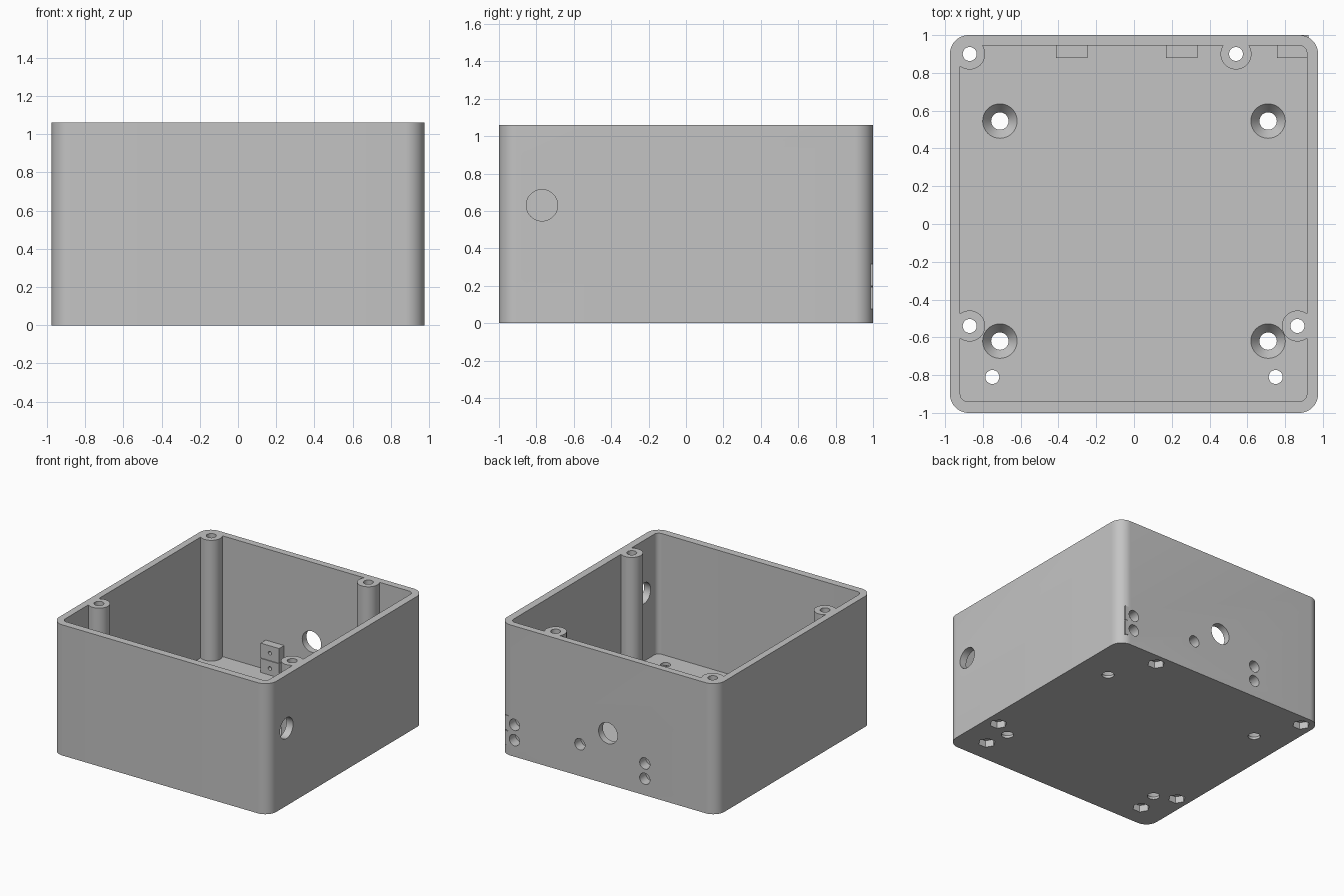
import bpy, bmesh, math
from mathutils import Matrix, Vector

if "Cube" in bpy.data.objects:
    bpy.data.objects.remove(bpy.data.objects["Cube"], do_unlink=True)

HEIGHT, FLOOR = 1.06, 0.08

grey = bpy.data.materials.new("plain grey")
grey.use_nodes = True
COLOUR = (0.55, 0.55, 0.55, 1)
grey.diffuse_color = COLOUR
grey.node_tree.nodes["Principled BSDF"].inputs["Base Color"].default_value = COLOUR


def finish(bm, name):
    bmesh.ops.recalc_face_normals(bm, faces=bm.faces[:])
    mesh = bpy.data.meshes.new(name)
    bm.to_mesh(mesh)
    bm.free()
    mesh.materials.append(grey)
    obj = bpy.data.objects.new(name, mesh)
    bpy.context.collection.objects.link(obj)
    return obj


def rounded_box(name, x0, x1, y0, y1, z0, z1, r, steps=12):
    """Upright box with rounded vertical edges."""
    bm = bmesh.new()
    corners = [(x1 - r, y1 - r), (x0 + r, y1 - r), (x0 + r, y0 + r), (x1 - r, y0 + r)]
    ring = []
    for q, (cx, cy) in enumerate(corners):
        for i in range(steps + 1):
            a = (q + i / steps) * math.pi / 2
            ring.append(bm.verts.new((cx + r * math.cos(a), cy + r * math.sin(a), z0)))
    base = bm.faces.new(ring)
    up = bmesh.ops.extrude_face_region(bm, geom=[base])
    verts = [g for g in up["geom"] if isinstance(g, bmesh.types.BMVert)]
    bmesh.ops.translate(bm, verts=verts, vec=(0, 0, z1 - z0))
    return finish(bm, name)


def box(name, x0, x1, y0, y1, z0, z1):
    bm = bmesh.new()
    bmesh.ops.create_cube(bm, size=1)
    bmesh.ops.scale(bm, verts=bm.verts, vec=(x1 - x0, y1 - y0, z1 - z0))
    bmesh.ops.translate(bm, verts=bm.verts, vec=((x0 + x1) / 2, (y0 + y1) / 2, (z0 + z1) / 2))
    return finish(bm, name)


def rod(name, start, end, r, r_end=None, sides=40):
    """Cylinder or cone between two points."""
    start, end = Vector(start), Vector(end)
    axis = end - start
    turn = axis.to_track_quat("Z", "Y").to_matrix().to_4x4()
    bm = bmesh.new()
    bmesh.ops.create_cone(bm, cap_ends=True, segments=sides, radius1=r,
                          radius2=r if r_end is None else r_end, depth=axis.length,
                          matrix=Matrix.Translation((start + end) / 2) @ turn)
    return finish(bm, name)


def combine(target, other, operation="DIFFERENCE"):
    """Apply one boolean and remove the helper."""
    mod = target.modifiers.new("cut", "BOOLEAN")
    mod.operation, mod.solver, mod.object = operation, "EXACT", other
    bpy.context.view_layer.update()
    bpy.context.view_layer.objects.active = target
    bpy.ops.object.modifier_apply(modifier=mod.name)
    bpy.data.objects.remove(other, do_unlink=True)


posts = [(-0.87, 0.9), (0.54, 0.9), (-0.87, -0.54), (0.865, -0.54)]
small_holes = [(-0.75, -0.81), (0.75, -0.81)]
mounts = [(sx * 0.71, y) for sx in (-1, 1) for y in (0.545, -0.62)]
LOW, HIGH = 0.134, 0.258
sockets = [(-0.33, LOW), (-0.33, HIGH), (0.253, HIGH), (0.84, LOW), (0.84, HIGH)]

# Cavity, leaving material for the screw posts and the socket blocks
cavity = rounded_box("cavity", -0.92, 0.915, -0.94, 0.945, FLOOR, 1.3, 0.04)
for x, y in posts:
    combine(cavity, rod("post", (x, y, 0), (x, y, 1.5), 0.082))
for x, z in sockets:
    combine(cavity, box("block", x - 0.083, x + 0.083, 0.88, 1.1, z - 0.06, z + 0.06))

# Open case body
case = rounded_box("case", -0.975, 0.975, -1, 1, 0, HEIGHT, 0.1)
combine(case, cavity)

# Corner blocks break slightly through the rounded corner
for z in (LOW, HIGH):
    combine(case, box("corner_block", 0.77, 0.923, 0.95, 0.9995, z - 0.059, z + 0.059), "UNION")

# Screw holes with hexagonal nut pockets underneath
for x, y in posts + small_holes:
    combine(case, rod("screw_hole", (x, y, -0.2), (x, y, 1.4), 0.037, sides=32))
    pocket = rod("nut_pocket", (x, y, -0.1), (x, y, 0.055), 0.065, sides=6)
    pocket.data.transform(Matrix.Translation((x, y, 0)) @ Matrix.Rotation(math.pi / 6, 4, "Z")
                          @ Matrix.Translation((-x, -y, 0)))
    combine(case, pocket)

# Countersunk mounting holes in the floor
for x, y in mounts:
    combine(case, rod("mount_hole", (x, y, -0.2), (x, y, 0.05), 0.046))
    combine(case, rod("countersink", (x, y, 0.02), (x, y, FLOOR + 0.001), 0.046, 0.092))

# Stepped sockets in the back wall
for x, z in sockets:
    combine(case, rod("socket", (x, 0.92, z), (x, 1.2, z), 0.046))
    combine(case, rod("pin_hole", (x, 0.8, z), (x, 0.95, z), 0.015, sides=20))

# Cable holes in the back and the side
combine(case, rod("back_cable_hole", (0, 0.85, 0.415), (0, 1.2, 0.415), 0.085))
combine(case, rod("side_cable_hole", (0.8, -0.77, 0.63), (1.2, -0.77, 0.63), 0.084))

bpy.ops.object.select_all(action="DESELECT")
case.select_set(True)
bpy.context.view_layer.objects.active = case
bpy.ops.object.shade_smooth_by_angle(angle=math.radians(30))
